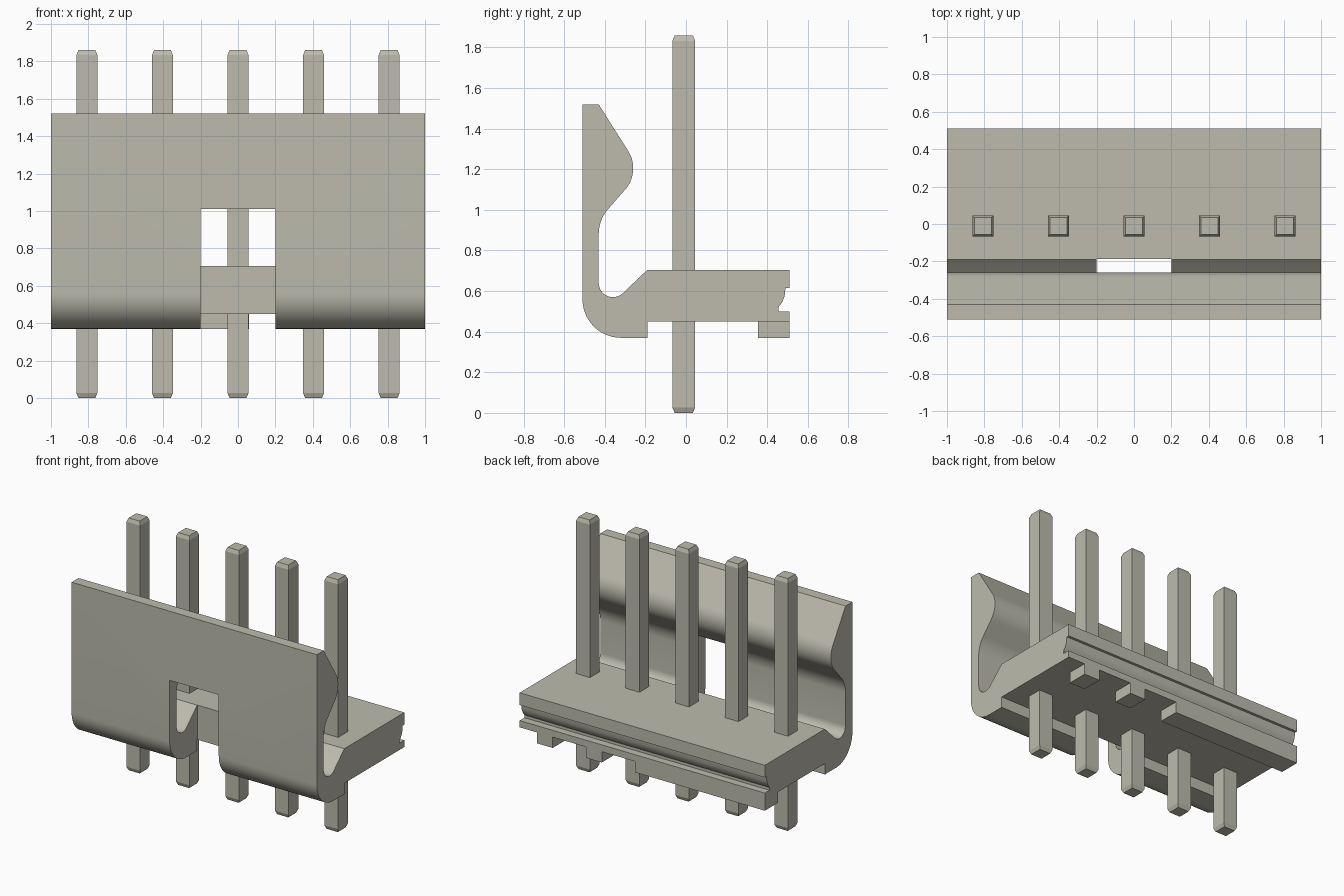
import bpy, bmesh, math

cube = bpy.data.objects.get("Cube")
if cube:
    bpy.data.objects.remove(cube, do_unlink=True)

# Single warm grey material
COLOUR = (0.51, 0.50, 0.42, 1.0)
grey = bpy.data.materials.new("warm_grey")
grey.use_nodes = True
grey.diffuse_color = COLOUR
grey.node_tree.nodes["Principled BSDF"].inputs["Base Color"].default_value = COLOUR


def add_object(name, bm):
    bmesh.ops.recalc_face_normals(bm, faces=bm.faces)
    mesh = bpy.data.meshes.new(name)
    bm.to_mesh(mesh)
    bm.free()
    mesh.materials.append(grey)
    obj = bpy.data.objects.new(name, mesh)
    bpy.context.collection.objects.link(obj)
    return obj


def box(name, x, y, z):
    bm = bmesh.new()
    bmesh.ops.create_cube(bm, size=1)
    for v in bm.verts:
        v.co = [sum(r) / 2 + c * (r[1] - r[0]) for r, c in zip((x, y, z), v.co)]
    return add_object(name, bm)


def arc(cy, cz, radius, start, end, steps=14):
    angles = [math.radians(start + (end - start) * i / steps) for i in range(steps + 1)]
    return [(cy + radius * math.cos(a), cz + radius * math.sin(a)) for a in angles]


# Housing: side profile (y, z) extruded along x
profile = [(-0.51, 1.52), (-0.43, 1.52)]
profile += arc(-0.42, 1.205, 0.16, 35, -45)          # latch bump
profile += arc(-0.24, 0.88, 0.19, 135, 180)          # concave underside
profile += arc(-0.36, 0.64, 0.07, 180, 315)          # flexing root
profile += [(-0.19, 0.705), (0.51, 0.705), (0.51, 0.615), (0.49, 0.615)]
profile += [(0.486, 0.575), (0.474, 0.545), (0.455, 0.52)]   # rear groove
profile += [(0.455, 0.5), (0.51, 0.5), (0.51, 0.45), (-0.19, 0.45), (-0.19, 0.37)]
profile += arc(-0.32, 0.56, 0.19, 270, 180)          # rounded front corner

bm = bmesh.new()
face = bm.faces.new([bm.verts.new((-1, y, z)) for y, z in profile])
ext = bmesh.ops.extrude_face_region(bm, geom=[face])
verts = [g for g in ext["geom"] if isinstance(g, bmesh.types.BMVert)]
bmesh.ops.translate(bm, verts=verts, vec=(2, 0, 0))
housing = add_object("housing", bm)

# Window through the latch wall
cutter = box("window_cutter", (-0.2, 0.2), (-0.7, -0.188), (0.2, 1.01))
cutter.hide_render = True
mod = housing.modifiers.new("window", "BOOLEAN")
mod.operation = "DIFFERENCE"
mod.solver = "EXACT"
mod.object = cutter
bpy.ops.object.select_all(action="DESELECT")
bpy.context.view_layer.objects.active = housing
housing.select_set(True)
bpy.ops.object.modifier_apply(modifier=mod.name)
bpy.data.objects.remove(cutter, do_unlink=True)
bpy.ops.object.shade_smooth_by_angle(angle=math.radians(25))

# Rear standoff feet: two short, one long
for i, span in enumerate([(0.73, 0.86), (0.33, 0.46), (-1, 0.06)]):
    box(f"rear_foot_{i + 1}", span, (0.355, 0.51), (0.37, 0.45))

# Square pins with tapered ends
HALF, TIP, HEIGHT, TAPER = 0.056, 0.045, 1.86, 0.027
for i in range(5):
    bm = bmesh.new()
    rings = []
    for z, h in [(0, TIP), (TAPER, HALF), (HEIGHT - TAPER, HALF), (HEIGHT, TIP)]:
        rings.append([bm.verts.new((sx * h, sy * h, z))
                      for sx, sy in [(-1, -1), (1, -1), (1, 1), (-1, 1)]])
    for low, high in zip(rings, rings[1:]):
        for k in range(4):
            n = (k + 1) % 4
            bm.faces.new((low[k], low[n], high[n], high[k]))
    bm.faces.new(rings[0])
    bm.faces.new(rings[-1])
    pin = add_object(f"pin_{i + 1}", bm)
    pin.location = ((i - 2) * 0.404, -0.011, 0)
